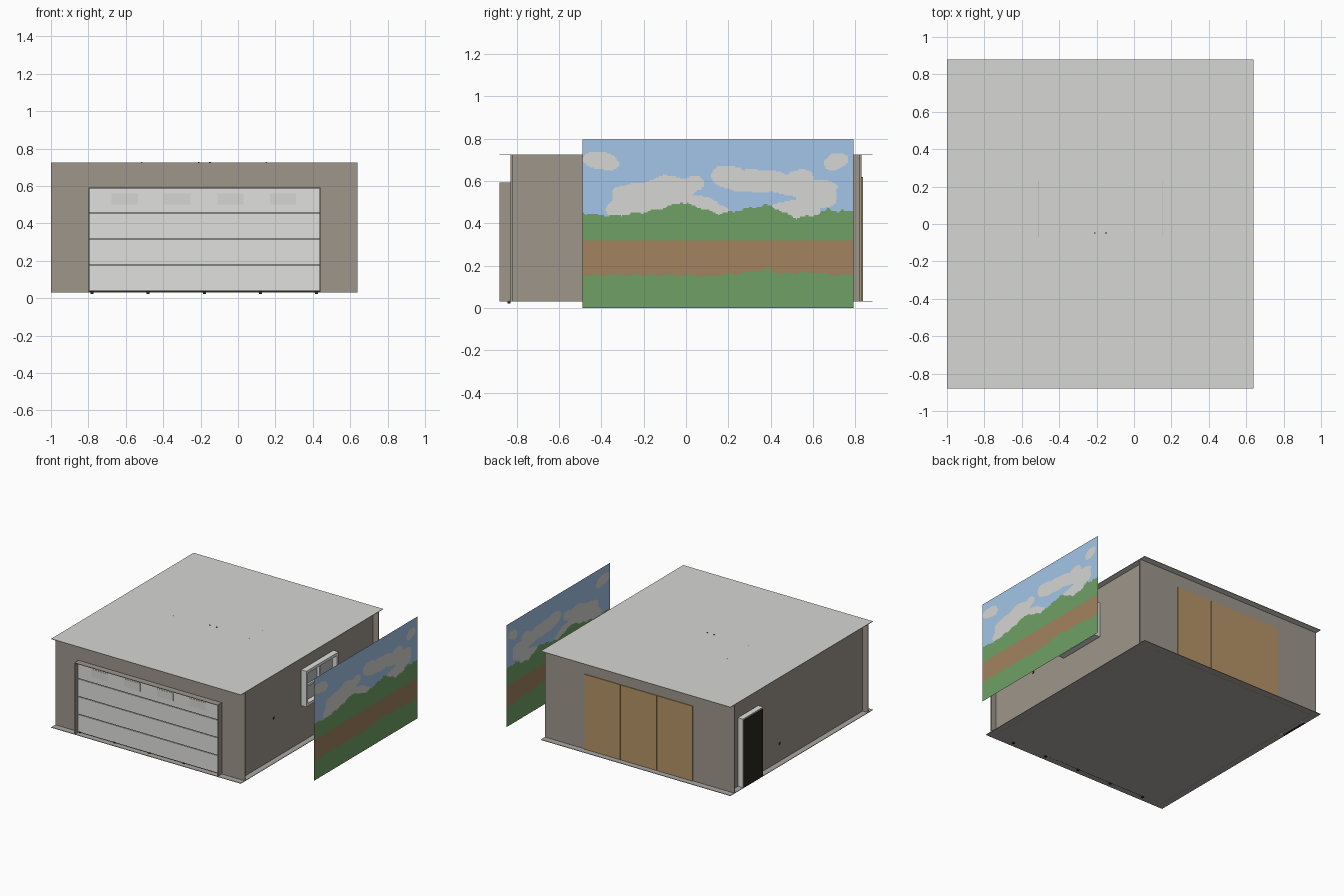
import bpy, bmesh, math
from mathutils import Matrix

cube = bpy.data.objects.get("Cube")
if cube:
    bpy.data.objects.remove(cube, do_unlink=True)


def material(name, *rgb):
    lin = [((c / 255 + 0.055) / 1.055) ** 2.4 for c in rgb] + [1]
    m = bpy.data.materials.new(name)
    m.use_nodes = True
    m.diffuse_color = lin
    m.node_tree.nodes["Principled BSDF"].inputs["Base Color"].default_value = lin
    return m


WALL = material("stucco", 157, 150, 139)
ROOF = material("pale grey", 214, 214, 211)
FLOOR = material("concrete", 170, 168, 162)
WHITE = material("off white", 224, 224, 222)
BLACK = material("black", 42, 40, 33)
WOOD = material("wood", 182, 148, 103)
SKY = material("sky blue", 164, 198, 232)
GRASS = material("grass green", 111, 160, 101)
PATH = material("dirt brown", 162, 131, 94)
GLASS = material("glass", 188, 192, 192)


def add(name, bm, *mats):
    mesh = bpy.data.meshes.new(name)
    bm.to_mesh(mesh)
    bm.free()
    for m in mats:
        mesh.materials.append(m)
    ob = bpy.data.objects.new(name, mesh)
    bpy.context.collection.objects.link(ob)
    return ob


def boxes(name, mat, *extents):
    """One object from boxes given as (x0, x1, y0, y1, z0, z1)."""
    bm = bmesh.new()
    for x0, x1, y0, y1, z0, z1 in extents:
        mid = Matrix.Translation(((x0 + x1) / 2, (y0 + y1) / 2, (z0 + z1) / 2))
        size = Matrix.Diagonal((x1 - x0, y1 - y0, z1 - z0, 1))
        bmesh.ops.create_cube(bm, size=1, matrix=mid @ size)
    return add(name, bm, mat)


# Overall limits of the building
L, R, F, B = -1.0, 0.64, -0.88, 0.88
INSET, LOW, TOP = 0.05, 0.03, 0.722
wl, wr, wf, wb = L + 0.045, R - 0.045, F + INSET, B - INSET

# Shell
boxes("floor", FLOOR, (L, R, F, B, LOW, LOW + 0.004))
boxes("roof", ROOF, (L, R, F, B, TOP, TOP + 0.004))
boxes("front_wall", WALL, (L, R, wf, wf + 0.01, LOW, TOP))
boxes("back_wall", WALL, (L, R, wb - 0.01, wb, LOW, TOP))
boxes("side_walls", WALL,
      (wl, wl + 0.01, wf, wb, LOW, TOP),
      (wr - 0.01, wr, wf, wb, LOW, TOP))

# Garage door: thin surround, dark backing, four sections, panes
d0, d1, dz = -0.795, 0.437, 0.592
boxes("garage_surround", WALL,
      (d0 - 0.004, d0, F, wf, LOW, dz),
      (d1, d1 + 0.004, F, wf, LOW, dz),
      (d0, d1, F, wf, dz - 0.004, dz))
boxes("garage_door_backing", BLACK, (d0, d1, wf - 0.005, wf, LOW, dz - 0.004))
step = 0.139
boxes("garage_door_sections", WHITE, *[
    (d0, d1, wf - 0.012, wf - 0.004, 0.042 + i * step, 0.035 + (i + 1) * step)
    for i in range(4)])
boxes("garage_door_panes", ROOF, *[
    (x, x + 0.14, wf - 0.014, wf - 0.011, 0.5, 0.56)
    for x in (-0.675, -0.395, -0.11, 0.17)])
boxes("garage_door_rollers", BLACK, *[
    (x - 0.008, x + 0.008, wf - 0.014, wf, 0.022, 0.04)
    for x in (-0.78, -0.48, -0.18, 0.12, 0.42)])

# Wooden panels on the back wall
w0, w1 = -0.645, 0.295
third = (w1 - w0) / 3
boxes("wood_panels", WOOD, *[
    (w0 + i * third + 0.002, w0 + (i + 1) * third - 0.002, wb, wb + 0.006, LOW, 0.62)
    for i in range(3)])

# Side door
boxes("side_door_frame", WHITE,
      (L + 0.003, wl, 0.7, 0.72, LOW, 0.57),
      (L + 0.003, wl, 0.47, 0.49, LOW, 0.57),
      (L + 0.003, wl, 0.47, 0.72, 0.56, 0.57))
boxes("side_door", BLACK, (L, L + 0.02, 0.475, 0.715, LOW, 0.56))

# Window: outer frame, middle bars and glass
y0, y1, z0, z1, t = -0.07, 0.33, 0.32, 0.6, 0.022
ym, zm = (y0 + y1) / 2, (z0 + z1) / 2
boxes("window_frame", WHITE,
      (wr, R, y0, y0 + t, z0, z1), (wr, R, y1 - t, y1, z0, z1),
      (wr, R, y0, y1, z0, z0 + t), (wr, R, y0, y1, z1 - t, z1),
      (wr, R - 0.02, ym - 0.01, ym + 0.01, z0, z1),
      (wr, R - 0.025, y0, y1, zm - 0.008, zm + 0.008))
boxes("window_glass", GLASS, (wr, wr + 0.006, y0, y1, z0, z1))

# Small wall fittings and roof bolts
boxes("wall_fittings", BLACK,
      (wr, wr + 0.003, -0.415, -0.4, 0.345, 0.36),
      (wl - 0.003, wl, 0.2, 0.215, 0.165, 0.18))
boxes("roof_bolts", BLACK, *[
    (x, x + 0.01, -0.052, -0.046, TOP, TOP + 0.006) for x in (-0.215, -0.155)])

# Ceiling light tubes that just break through the roof
bm = bmesh.new()
for x in (-0.515, 0.15):
    bmesh.ops.create_cone(
        bm, cap_ends=True, segments=16, radius1=0.012, radius2=0.012, depth=0.3,
        matrix=Matrix.Translation((x, 0.08, TOP - 0.006)) @ Matrix.Rotation(math.pi / 2, 4, 'X'))
tubes = add("light_tubes", bm, ROOF)
for p in tubes.data.polygons:
    p.use_smooth = len(p.vertices) == 4

# Landscape board: a flat sheet coloured by height and cloud shapes
HILLS = [(-.49, .45), (-.35, .432), (-.15, .46), (-.02, .5), (.15, .445), (.25, .46),
         (.38, .49), (.52, .425), (.6, .435), (.68, .47), (.72, .455), (.8, .465)]
VERGE = [(-.49, .155), (0, .155), (.1, .15), (.3, .17), (.38, .185), (.45, .165),
         (.6, .17), (.7, .155), (.8, .16)]
CLOUDS = [(-.41, .7, .08, .04), (-.36, .68, .045, .03), (.72, .7, .05, .035),
          (.69, .68, .04, .03), (-.08, .56, .13, .065), (-.24, .53, .11, .06),
          (-.3, .47, .08, .05), (-.05, .48, .2, .06), (.04, .59, .045, .035),
          (.13, .44, .09, .05), (.2, .62, .085, .055), (.33, .6, .16, .055),
          (.5, .58, .12, .05), (.54, .62, .06, .035), (.62, .53, .1, .06),
          (.52, .46, .12, .05), (.65, .57, .07, .035)]


def height(line, y):
    for (a, za), (b, zb) in zip(line, line[1:]):
        if y <= b:
            ripple = 0.004 * math.sin(y * 70) + 0.002 * math.sin(y * 190)
            return za + (zb - za) * (y - a) / (b - a) + ripple
    return line[-1][1]


def colour(y, z):
    if z < height(VERGE, y):
        return 1
    if z < 0.317:
        return 2
    if z < height(HILLS, y):
        return 1
    wob = 0.12 * math.sin(y * 45 + z * 30)
    return 3 if any(((y - a) / ra) ** 2 + ((z - c) / rc) ** 2 < 1 + wob
                    for a, c, ra, rc in CLOUDS) else 0


bm = bmesh.new()
bmesh.ops.create_grid(bm, x_segments=192, y_segments=120, size=0.5)
for v in bm.verts:
    u, w = v.co.x, v.co.y
    v.co = (1, 0.152 + u * 1.28, (w + 0.5) * 0.797)
for f in bm.faces:
    c = f.calc_center_median()
    f.material_index = colour(c.y, c.z)
add("landscape_board", bm, SKY, GRASS, PATH, ROOF)
